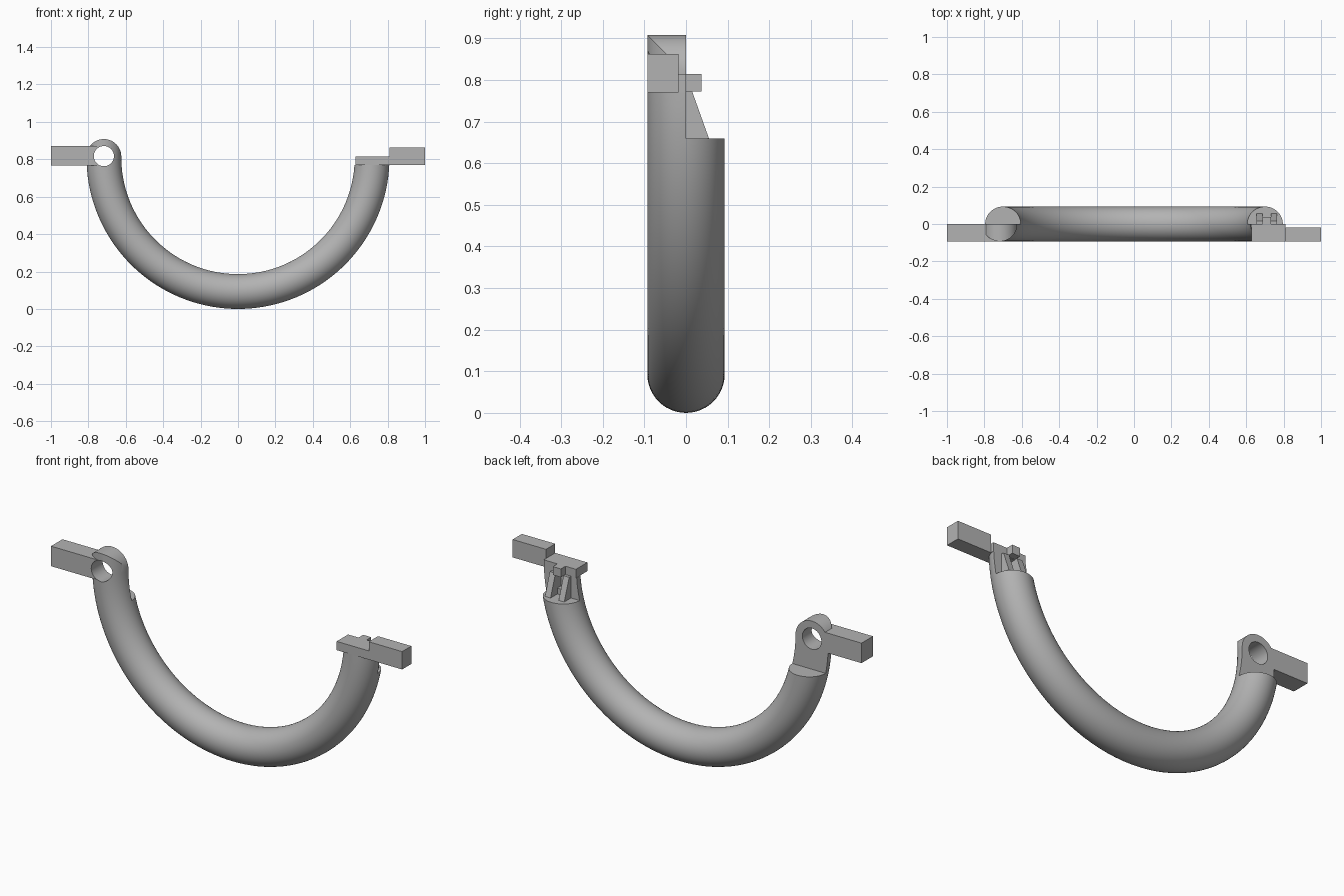
import bpy, bmesh
from math import pi, sin, cos, radians
from mathutils import Vector

if "Cube" in bpy.data.objects:
    bpy.data.objects.remove(bpy.data.objects["Cube"], do_unlink=True)

MAJOR, MINOR, AXIS = 0.717, 0.093, 0.81   # ring radius, tube radius, ring centre height
LEDGE = 0.66                              # height of the half-lap step
EYE_X = -MAJOR

grey = bpy.data.materials.new("plain grey")
grey.use_nodes = True
colour = (0.45, 0.45, 0.45, 1)
grey.diffuse_color = colour
grey.node_tree.nodes["Principled BSDF"].inputs["Base Color"].default_value = colour


def add_object(name, bm):
    bmesh.ops.recalc_face_normals(bm, faces=bm.faces)
    mesh = bpy.data.meshes.new(name)
    bm.to_mesh(mesh)
    bm.free()
    obj = bpy.data.objects.new(name, mesh)
    bpy.context.collection.objects.link(obj)
    mesh.materials.append(grey)
    return obj


def prism(name, outline, axis, low, high):
    """Extrude an outline along x or y; outline pairs are the other two axes."""
    bm = bmesh.new()
    place = (lambda a, b: (low, a, b)) if axis == "x" else (lambda a, b: (a, low, b))
    face = bm.faces.new([bm.verts.new(place(a, b)) for a, b in outline])
    moved = bmesh.ops.extrude_face_region(bm, geom=[face])["geom"]
    step = Vector((high - low, 0, 0)) if axis == "x" else Vector((0, high - low, 0))
    bmesh.ops.translate(bm, vec=step, verts=[v for v in moved if isinstance(v, bmesh.types.BMVert)])
    return add_object(name, bm)


def box(name, x, y, z):
    return prism(name, [(x[0], z[0]), (x[1], z[0]), (x[1], z[1]), (x[0], z[1])], "y", *y)


def circle(cx, cz, r, start=0, end=2 * pi, n=48):
    return [(cx + r * cos(start + (end - start) * i / n),
             cz + r * sin(start + (end - start) * i / n)) for i in range(n)]


def cut(obj, cutter):
    cutter.hide_render = True
    mod = obj.modifiers.new("cut", "BOOLEAN")
    mod.operation, mod.solver, mod.object = "DIFFERENCE", "EXACT", cutter
    bpy.context.view_layer.objects.active = obj
    bpy.ops.object.modifier_apply(modifier=mod.name)
    bpy.data.objects.remove(cutter, do_unlink=True)


def bore():
    return prism("bore_cutter", circle(EYE_X, 0.817, 0.054), "y", -0.3, 0.3)


# Half ring tube, swept from the eye end round to the catch end
path = [(Vector((-MAJOR, 0, 0.95)), pi)]
for i in range(73):
    a = pi + pi * i / 72
    path.append((Vector((MAJOR * cos(a), 0, AXIS + MAJOR * sin(a))), a))
bm = bmesh.new()
rings = []
for centre, a in path:
    out = Vector((cos(a), 0, sin(a)))
    rings.append([bm.verts.new(centre + out * u + Vector((0, v, 0)))
                  for u, v in circle(0, 0, MINOR)])
for r0, r1 in zip(rings, rings[1:]):
    for j in range(len(r0)):
        k = (j + 1) % len(r0)
        bm.faces.new((r0[j], r0[k], r1[k], r1[j]))
bm.faces.new(rings[0])
bm.faces.new(rings[-1])
tube = add_object("half_ring", bm)

# Half-lap step at both ends, and the flat seat under the catch plate
cut(tube, box("step_cutter", (-1.2, 1.2), (0, 0.4), (LEDGE, 1.2)))
cut(tube, box("seat_cutter", (0.4, 1.2), (-0.4, 0.4), (0.77, 1.2)))

# Rounded top of the eye, then its bore
arch = circle(EYE_X, 0.815, MINOR, pi, 0) + [(EYE_X + MINOR, 0.815)]
cut(tube, prism("arch_cutter", [(-0.95, 0.815)] + arch +
                [(-0.5, 0.815), (-0.5, 1.2), (-0.95, 1.2)], "y", -0.3, 0.3))
cut(tube, bore())

# Pocket behind the catch peg
cut(tube, box("pocket_cutter", (0.687, 0.733), (-0.03, 0.1), (0.69, 0.9)))

# Handle tab on the eye side, bored through with it
eye_tab = box("eye_tab", (-1, EYE_X), (-0.093, 0), (0.767, 0.87))
cut(eye_tab, bore())

# Catch plate, tab and peg on the other side
box("catch_plate", (0.627, 0.81), (-0.093, 0), (0.77, 0.815))
box("catch_tab", (0.81, 1), (-0.093, -0.018), (0.77, 0.862))
box("catch_peg", (0.687, 0.733), (-0.03, 0.037), (0.772, 0.815))

# Sloping ribs either side of the pocket
for side, x in (("inner", 0.655), ("outer", 0.733)):
    prism(side + "_rib", [(0, LEDGE), (0.055, LEDGE), (0.015, 0.772), (0, 0.772)],
          "x", x, x + 0.032)

# Smooth the round surfaces, keep the cut edges sharp
bpy.ops.object.select_all(action="DESELECT")
for obj in (tube, eye_tab):
    obj.select_set(True)
bpy.context.view_layer.objects.active = tube
bpy.ops.object.shade_smooth_by_angle(angle=radians(30))
